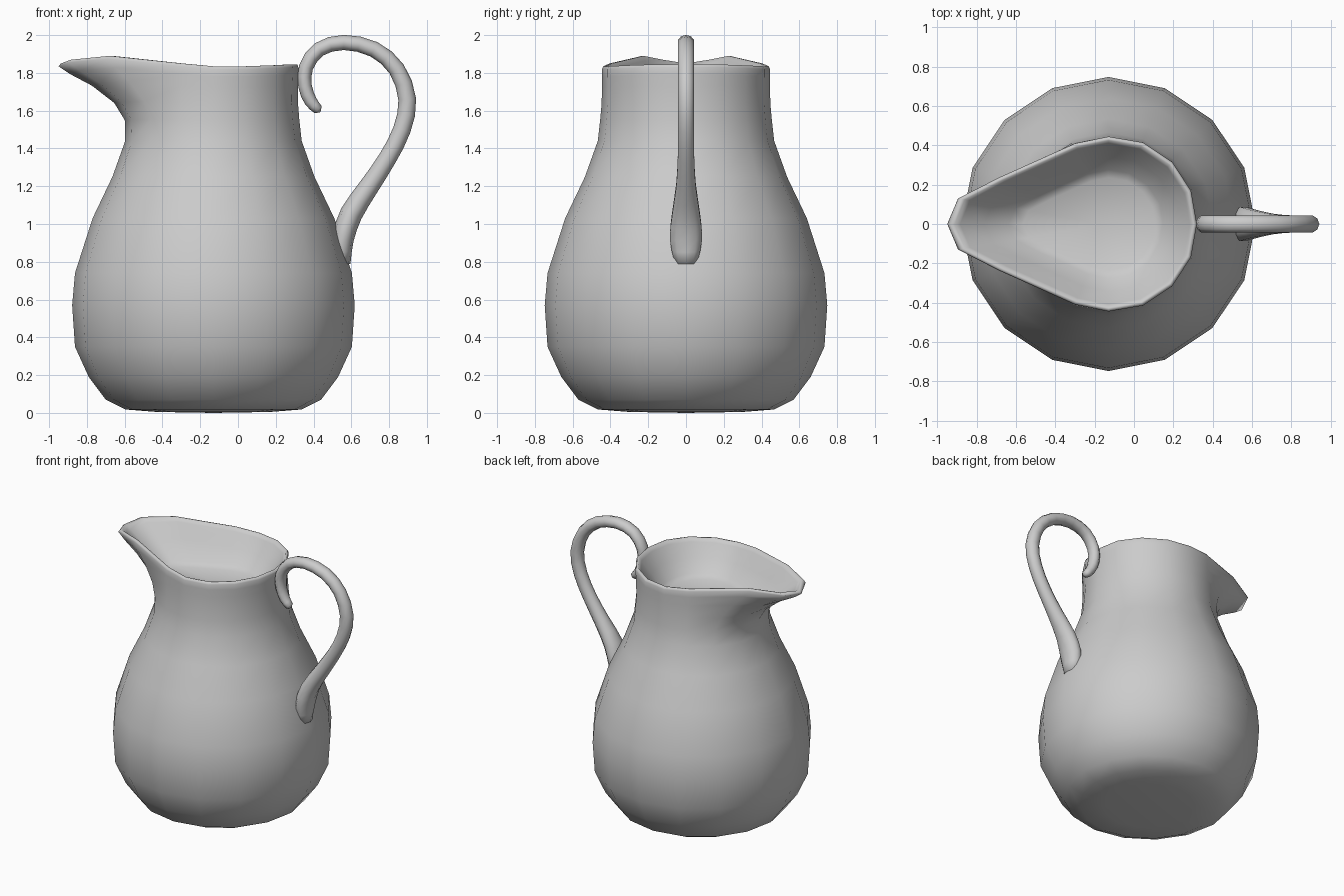
import bpy, math
from mathutils import Vector

if "Cube" in bpy.data.objects:
    bpy.data.objects.remove(bpy.data.objects["Cube"])

SIDES = 16
CX = -0.13  # axis of the body


def make_mesh(name, rings, first_centre, last_centre):
    """Bridge closed rings of points and close both ends with fans."""
    n = len(rings[0])
    verts = [tuple(p) for r in rings for p in r]
    faces = []
    for k in range(len(rings) - 1):
        for i in range(n):
            j = (i + 1) % n
            faces.append((k * n + i, k * n + j, (k + 1) * n + j, (k + 1) * n + i))
    a, b, top = len(verts), len(verts) + 1, (len(rings) - 1) * n
    verts += [tuple(first_centre), tuple(last_centre)]
    for i in range(n):
        j = (i + 1) % n
        faces.append((a, j, i))
        faces.append((b, top + i, top + j))
    mesh = bpy.data.meshes.new(name)
    mesh.from_pydata(verts, [], faces)
    mesh.update()
    obj = bpy.data.objects.new(name, mesh)
    bpy.context.collection.objects.link(obj)
    for p in mesh.polygons:
        p.use_smooth = True
    return obj


# Rim outline with spout: half outline from back (0 deg) to spout tip (180 deg)
half_rim = [(0.45, 0, 1.845), (0.42, 0.17, 1.845), (0.325, 0.315, 1.84),
            (0.175, 0.415, 1.835), (0, 0.445, 1.835), (-0.17, 0.41, 1.85),
            (-0.56, 0.235, 1.89), (-0.765, 0.13, 1.87), (-0.82, 0, 1.85)]
rim = half_rim + [(x, -y, z) for x, y, z in half_rim[-2:0:-1]]


def rim_ring(scale, drop):
    return [(CX + x * scale, y * scale, z - drop) for x, y, z in rim]


def blend_ring(r, z, w):
    """Round ring pulled towards the rim outline by weight w."""
    pts = []
    for i, (rx, ry, rz) in enumerate(rim):
        a = 2 * math.pi * i / SIDES
        pts.append((CX + r * math.cos(a) * (1 - w) + rx * w,
                    r * math.sin(a) * (1 - w) + ry * w,
                    z + (rz - 1.845) * w))
    return pts


# Jug body: radius, height, spout weight
profile = [(0.30, 0.005, 0), (0.465, 0.018, 0), (0.57, 0.07, 0), (0.66, 0.19, 0),
           (0.733, 0.35, 0), (0.748, 0.57, 0), (0.733, 0.74, 0), (0.64, 1.03, 0),
           (0.535, 1.25, 0), (0.467, 1.44, 0), (0.455, 1.55, 0.04),
           (0.447, 1.64, 0.21), (0.445, 1.73, 0.53), (0.445, 1.79, 0.84)]
rings = [blend_ring(*p) for p in profile]
# Rounded lip, then the shallow inside
rings += [rim_ring(1.0, 0.015), rim_ring(0.985, 0.0), rim_ring(0.955, 0.0),
          rim_ring(0.92, 0.025), rim_ring(0.77, 0.115)]
for s, z in ((0.62, 1.64), (0.53, 1.615)):
    rings.append([(x, y, z) for x, y, _ in rim_ring(s, 0)])
make_mesh("jug_body", rings, (CX, 0, 0), (CX - 0.05, 0, 1.615))

# Handle path: x, z, thickness radius, width radius
path = [(0.425, 1.605, 0.026, 0.030), (0.385, 1.65, 0.034, 0.038),
        (0.355, 1.73, 0.036, 0.043), (0.36, 1.83, 0.038, 0.045),
        (0.43, 1.925, 0.039, 0.045), (0.56, 1.961, 0.040, 0.045),
        (0.72, 1.925, 0.042, 0.045), (0.84, 1.82, 0.044, 0.045),
        (0.896, 1.66, 0.047, 0.045), (0.868, 1.50, 0.047, 0.045),
        (0.79, 1.345, 0.048, 0.046), (0.695, 1.20, 0.053, 0.055),
        (0.60, 1.055, 0.060, 0.077), (0.555, 0.92, 0.058, 0.090),
        (0.545, 0.79, 0.050, 0.062)]


def smooth_path(pts, steps):
    """Catmull-Rom interpolation through the path points."""
    v = [Vector(p) for p in pts]
    v = [2 * v[0] - v[1]] + v + [2 * v[-1] - v[-2]]
    out = []
    for i in range(1, len(v) - 2):
        p0, p1, p2, p3 = v[i - 1:i + 3]
        for s in range(steps):
            t = s / steps
            out.append(0.5 * (2 * p1 + (p2 - p0) * t
                              + (2 * p0 - 5 * p1 + 4 * p2 - p3) * t ** 2
                              + (3 * p1 - p0 - 3 * p2 + p3) * t ** 3))
    return out + [v[-2]]


pts = smooth_path(path, 2)
h_rings = []
for k, p in enumerate(pts):
    q, o = pts[min(k + 1, len(pts) - 1)], pts[max(k - 1, 0)]
    tx, tz = q[0] - o[0], q[1] - o[1]
    l = math.hypot(tx, tz)
    nx, nz = -tz / l, tx / l
    ring = []
    for i in range(10):
        a = 2 * math.pi * i / 10
        c, s = p[2] * math.cos(a), p[3] * math.sin(a)
        ring.append((p[0] + nx * c, -s, p[1] + nz * c))
    h_rings.append(ring)
make_mesh("handle", h_rings, (0.437, 0, 1.592), (0.545, 0, 0.785))

# Consistent outward normals
import bmesh
for obj in bpy.context.collection.objects:
    bm = bmesh.new()
    bm.from_mesh(obj.data)
    bmesh.ops.recalc_face_normals(bm, faces=bm.faces)
    bm.to_mesh(obj.data)
    bm.free()
